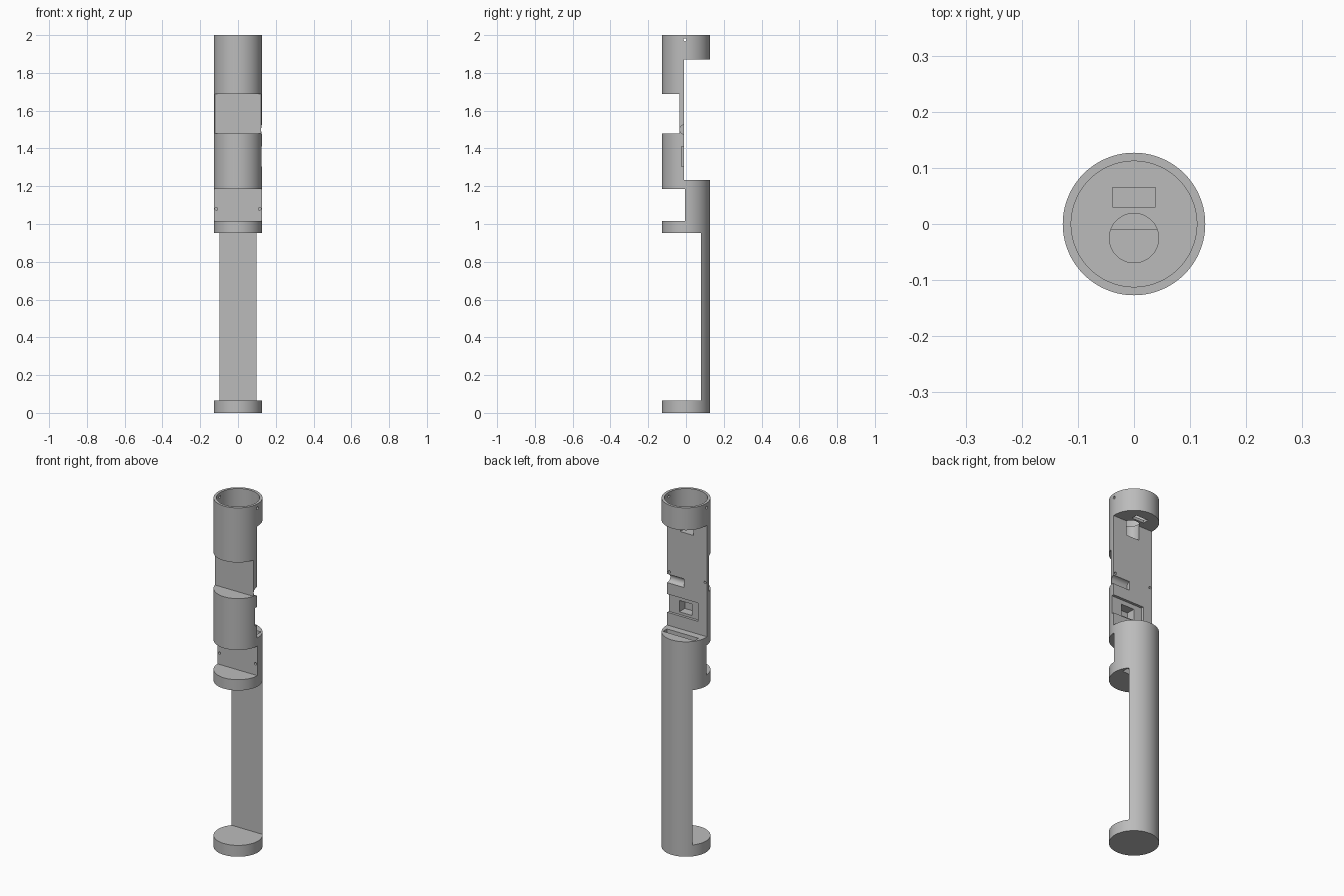
import bpy
import math

cube = bpy.data.objects.get("Cube")
if cube:
    bpy.data.objects.remove(cube, do_unlink=True)

R = 0.127   # tube radius
W = 0.2     # half width of cutters that span the whole tube

grey = bpy.data.materials.new("plain grey")
grey.use_nodes = True
colour = (0.5, 0.5, 0.5, 1)
grey.diffuse_color = colour
grey.node_tree.nodes["Principled BSDF"].inputs["Base Color"].default_value = colour

cutters = []


def cylinder(name, radius, length, centre, axis="z", sides=48):
    turn = {"x": (0, math.pi / 2, 0), "y": (math.pi / 2, 0, 0), "z": (0, 0, 0)}[axis]
    bpy.ops.mesh.primitive_cylinder_add(vertices=sides, radius=radius, depth=length,
                                        location=centre, rotation=turn)
    ob = bpy.context.object
    ob.name = name
    return ob


def cut_box(name, x, y, z):
    bpy.ops.mesh.primitive_cube_add(size=1, location=[(a + b) / 2 for a, b in (x, y, z)])
    ob = bpy.context.object
    ob.name = name
    ob.scale = [b - a for a, b in (x, y, z)]
    cutters.append(ob)


def cut_round(name, radius, length, centre, axis="z", sides=48):
    cutters.append(cylinder(name, radius, length, centre, axis, sides))


# Solid tube
body = cylinder("tube_body", R, 2, (0, 0, 1), sides=128)
body.data.materials.append(grey)

# Large open bays, front and back
cut_box("lower_bay", (-W, W), (-W, 0.08), (0.065, 0.953))
cut_box("middle_bay", (-W, W), (-W, -0.005), (1.015, 1.185))
cut_box("upper_bay", (-W, W), (-W, -0.035), (1.48, 1.687))
cut_box("back_bay", (-W, W), (-0.01, W), (1.232, 1.872))

# Top cup, its round bore and the cable slots
cut_round("top_cup", 0.112, 0.24, (0, 0, 2.008), sides=96)
cut_round("round_bore", 0.044, 0.13, (0, -0.025, 1.855))
cut_box("cup_slot", (-0.038, 0.038), (0.03, 0.065), (1.85, 1.92))
cut_box("board_slot", (-0.1, 0.1), (0.03, 0.066), (0.9, 1.26))

# Stepped pocket and round groove on the back plate, open to the left side
cut_box("side_pocket", (-0.07, W), (-0.025, 0.02), (1.305, 1.41))
cut_box("pocket_recess", (-0.02, 0.06), (-0.075, 0.01), (1.32, 1.385))
cut_round("side_groove", 0.025, 0.2, (0.12, -0.008, 1.5), "x")

# Small pin holes, mirrored left and right
for side in (-1, 1):
    cut_round("rim_hole", 0.008, 0.05, (side * 0.12, -0.005, 1.975), "x", 20)
    cut_round("front_pin", 0.007, 0.06, (side * 0.115, 0, 1.08), "y", 20)
    cut_round("back_pin", 0.007, 0.03, (side * 0.113, -0.01, 1.54), "y", 20)

# Carve everything, then drop the cutters
for cutter in cutters:
    cutter.hide_render = True
    mod = body.modifiers.new(cutter.name, "BOOLEAN")
    mod.operation = "DIFFERENCE"
    mod.solver = "EXACT"
    mod.object = cutter
bpy.context.view_layer.update()
carved = bpy.data.meshes.new_from_object(body.evaluated_get(bpy.context.evaluated_depsgraph_get()))
body.modifiers.clear()
body.data = carved
carved.materials.clear()
carved.materials.append(grey)
for cutter in cutters:
    bpy.data.objects.remove(cutter, do_unlink=True)

bpy.ops.object.select_all(action="DESELECT")
body.select_set(True)
bpy.context.view_layer.objects.active = body
bpy.ops.object.shade_smooth_by_angle(angle=math.radians(30))
